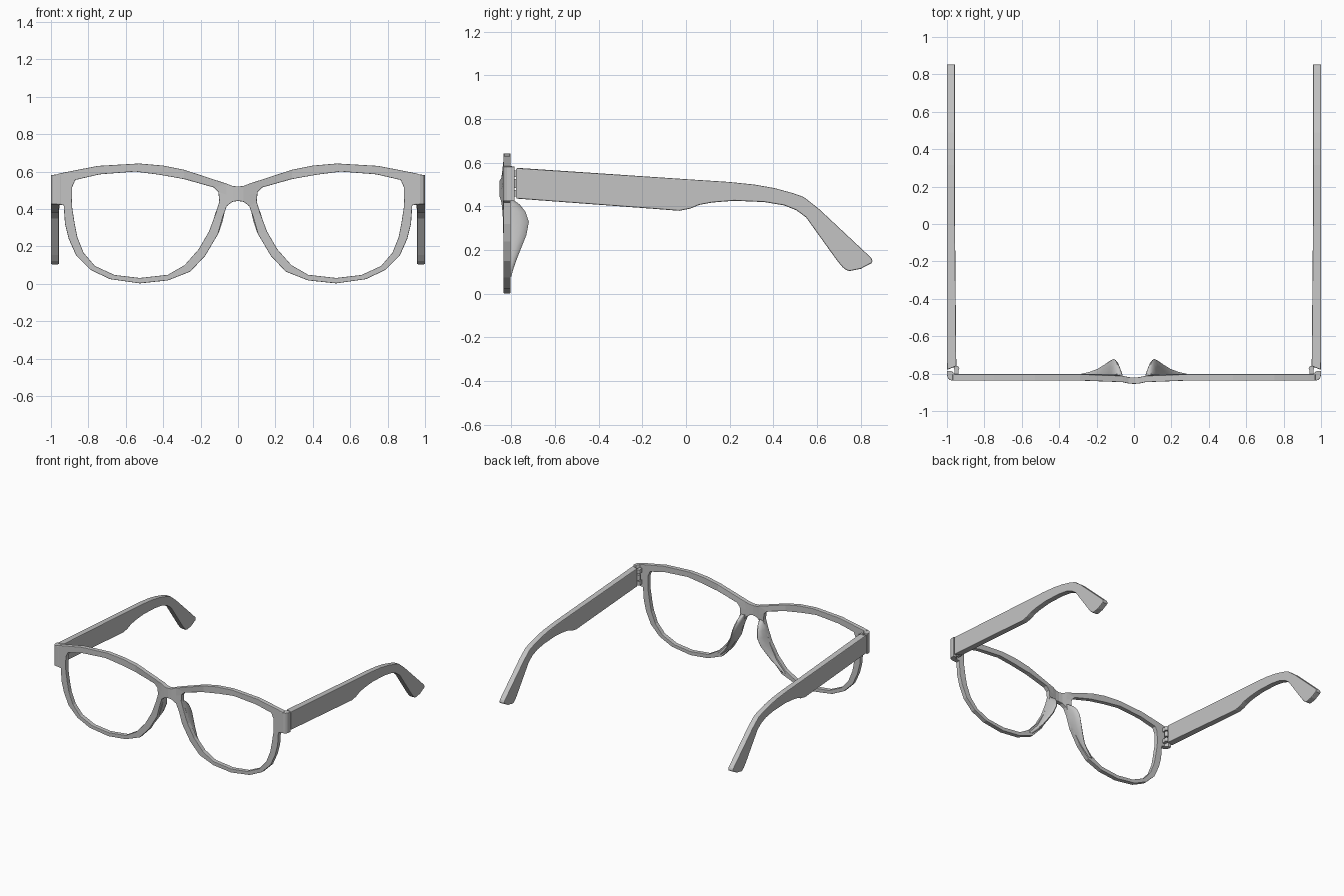
import bpy, bmesh, math
from mathutils import Vector

if "Cube" in bpy.data.objects:
    bpy.data.objects.remove(bpy.data.objects["Cube"])

grey = bpy.data.materials.new("frame grey")
grey.diffuse_color = (0.55, 0.55, 0.55, 1)
grey.use_nodes = True
grey.node_tree.nodes["Principled BSDF"].inputs["Base Color"].default_value = grey.diffuse_color
FRONT, BACK = -0.837, -0.803


def make(name, bm, bevel=0.0, smooth=False):
    bmesh.ops.recalc_face_normals(bm, faces=bm.faces)
    me = bpy.data.meshes.new(name)
    bm.to_mesh(me)
    bm.free()
    me.materials.append(grey)
    ob = bpy.data.objects.new(name, me)
    bpy.context.collection.objects.link(ob)
    if bevel:
        mod = ob.modifiers.new("soft edges", 'BEVEL')
        mod.width = bevel
        mod.segments = 2
        mod.limit_method = 'ANGLE'
        mod.angle_limit = math.radians(50)
    if smooth:
        bpy.ops.object.select_all(action='DESELECT')
        ob.select_set(True)
        bpy.context.view_layer.objects.active = ob
        bpy.ops.object.shade_smooth_by_angle(angle=math.radians(40))
    return ob


def prism(name, lower, upper, bevel=0.0):
    """Solid between two matching outlines."""
    bm = bmesh.new()
    a = [bm.verts.new(p) for p in lower]
    b = [bm.verts.new(p) for p in upper]
    bm.faces.new(a)
    bm.faces.new(b)
    for i in range(len(a)):
        j = (i + 1) % len(a)
        bm.faces.new((a[i], a[j], b[j], b[i]))
    return make(name, bm, bevel)


# Rim: outer and inner outline points in matching order (outer x, z, inner x, z)
rim = [(.06, .535, .13, .515), (.29, .61, .29, .56), (.40, .632, .42, .583),
       (.53, .643, .55, .60), (.75, .63, .74, .585), (.93, .595, .87, .555),
       (.97, .586, .887, .515), (.97, .425, .888, .44), (.932, .42, .887, .41),
       (.925, .32, .873, .32), (.905, .24, .859, .25), (.865, .15, .825, .165),
       (.79, .075, .765, .095), (.685, .025, .66, .047), (.525, .002, .525, .031),
       (.375, .018, .375, .048), (.255, .065, .285, .10), (.175, .15, .21, .185),
       (.107, .265, .155, .28), (.08, .36, .118, .38), (.06, .415, .10, .44),
       (.06, .475, .105, .49)]
# Bridge columns: x, bottom, middle, top
bridge = [(.0, .443, .48, .52), (.03, .438, .478, .523), (.06, .415, .475, .535)]


def bulge(x):
    return -0.018 * math.cos(x / .09 * math.pi / 2) if abs(x) < .09 else 0.0


# Front: both rims and the bridge as one sheet, thickened towards the back
bm = bmesh.new()


def quad(pts):
    bm.faces.new([bm.verts.new((x, FRONT + bulge(x), z)) for x, z in pts])


for s in (1, -1):
    for i, p in enumerate(rim):
        q = rim[(i + 1) % len(rim)]
        quad([(s * p[0], p[1]), (s * q[0], q[1]), (s * q[2], q[3]), (s * p[2], p[3])])
    for c, d in zip(bridge, bridge[1:]):
        for k in (1, 2):
            quad([(s * c[0], c[k]), (s * d[0], d[k]),
                  (s * d[0], d[k + 1]), (s * c[0], c[k + 1])])
bmesh.ops.remove_doubles(bm, verts=bm.verts, dist=0.0005)
bmesh.ops.recalc_face_normals(bm, faces=bm.faces)
ext = bmesh.ops.extrude_face_region(bm, geom=bm.faces[:], use_keep_orig=True)
for v in ext["geom"]:
    if isinstance(v, bmesh.types.BMVert):
        v.co.y += BACK - FRONT
make("frame_front", bm, 0.005)

# Corner profile (x, y), temple profile (y, z), nose pad stations
corner = [(.945, -.838), (.972, -.838), (.988, -.832), (.997, -.82), (1.0, -.803),
          (1.0, -.785), (.978, -.785), (.955, -.803), (.945, -.803)]
temple = [(-.78, .576), (0, .525), (.2, .512), (.315, .50), (.405, .484), (.49, .461),
          (.54, .443), (.61, .388), (.848, .165), (.855, .15), (.85, .14), (.80, .114),
          (.75, .104), (.735, .108), (.717, .122), (.69, .155), (.55, .35), (.505, .383),
          (.45, .405), (.36, .42), (.22, .426), (.12, .418), (.06, .407), (.02, .39),
          (-.03, .38), (-.12, .387), (-.78, .436)]
# nose side x, lens side x, z, depth behind the rim
pads = [(.062, .095, .435, .003), (.066, .108, .41, .04), (.073, .122, .375, .068),
        (.083, .135, .33, .083), (.104, .157, .27, .072), (.135, .182, .22, .052),
        (.172, .212, .165, .03), (.215, .25, .12, .014), (.262, .29, .078, .002)]

for s, side in ((1, "right"), (-1, "left")):
    # Corner block wrapping back to the hinge
    prism("corner_" + side, [(s * x, y, .425) for x, y in corner],
          [(s * x, y, .586 - .08 * (x - .945)) for x, y in corner], 0.003)

    # Temple arm, slightly thicker near the hinge, with a mitred front end
    def inner(y):
        return .957 - .007 * max(0, min(1, (-.58 - y) / .15))
    prism("temple_" + side, [(s * 1.0, y, z) for y, z in temple],
          [(s * inner(y), y + (.02 if y < -.7 else 0), z) for y, z in temple], 0.005)

    # Hinge knuckles with leaves to the rim (outer two) and the arm (middle)
    for k, (z0, z1) in enumerate(((.445, .475), (.485, .525), (.535, .565))):
        bm = bmesh.new()
        ret = bmesh.ops.create_cone(bm, segments=16, radius1=.014, radius2=.014,
                                    depth=z1 - z0, cap_ends=True)
        bmesh.ops.translate(bm, verts=ret["verts"],
                            vec=Vector((s * .948, -.773, (z0 + z1) / 2)))
        make("hinge_knuckle_%s_%d" % (side, k), bm, 0, True)
        leaf = ([(.937, -.806), (.959, -.806), (.959, -.775), (.937, -.775)] if k != 1
                else [(.948, -.783), (.965, -.77), (.965, -.74), (.948, -.76)])
        prism("hinge_leaf_%s_%d" % (side, k), [(s * x, y, z0) for x, y in leaf],
              [(s * x, y, z1) for x, y in leaf])

    # Nose pad: rounded fin lofted down the inner side of the rim
    bm = bmesh.new()
    rings = []
    for a, b, z, d in pads:
        ring = []
        for t, h in ((0, -.012), (0, 0), (.08, .5), (.25, .88), (.45, 1),
                     (.65, .88), (.85, .5), (1, 0), (1, -.012)):
            y = BACK + (h * d if h >= 0 else h)
            ring.append(bm.verts.new((s * (a + (b - a) * t), y, z)))
        rings.append(ring)
    for r0, r1 in zip(rings, rings[1:]):
        n = len(r0)
        for i in range(n):
            j = (i + 1) % n
            bm.faces.new((r0[i], r0[j], r1[j], r1[i]))
    bm.faces.new(rings[0])
    bm.faces.new(rings[-1])
    make("nose_pad_" + side, bm, 0, True)
